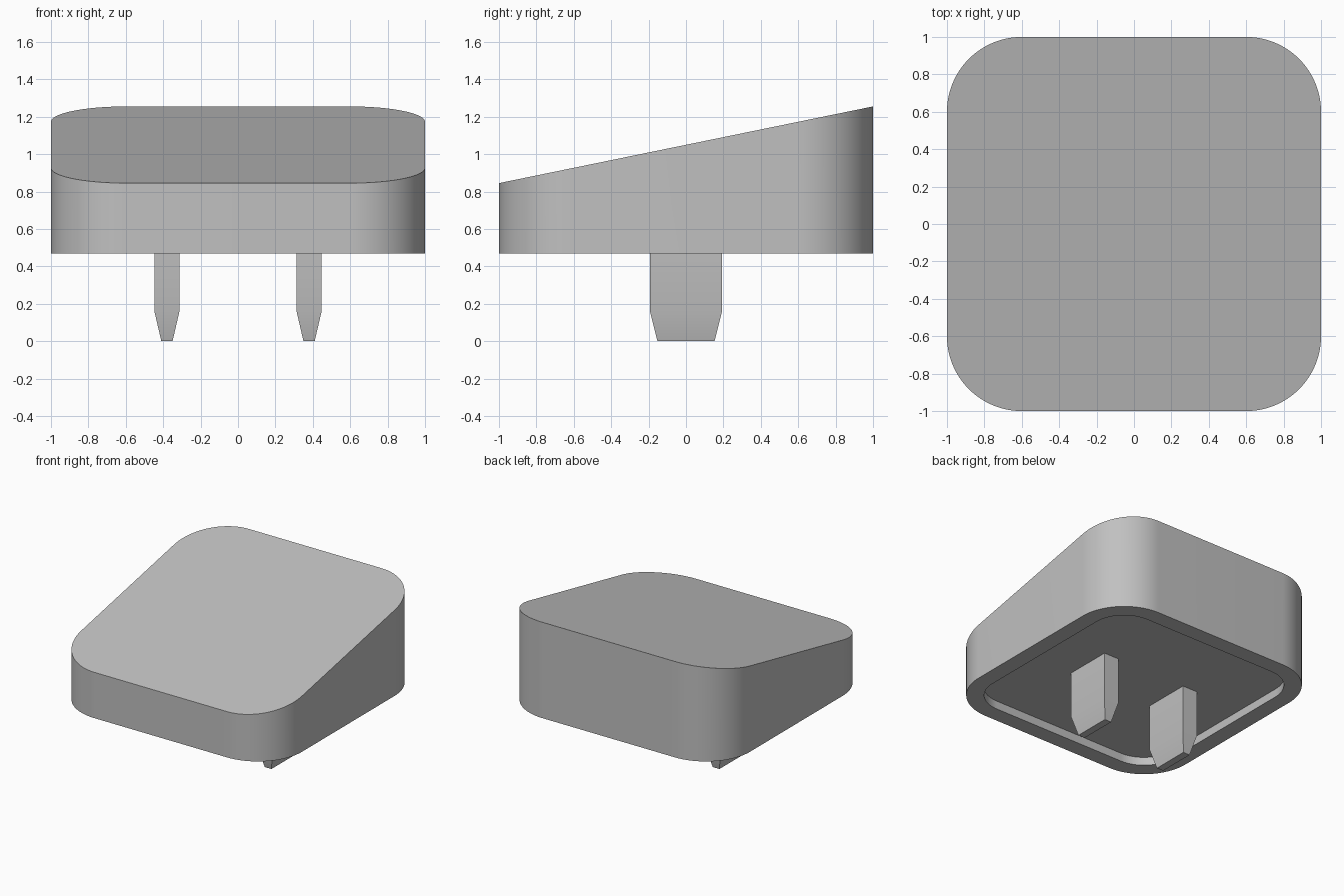
import bpy
import bmesh
import math

cube = bpy.data.objects.get("Cube")
if cube:
    bpy.data.objects.remove(cube, do_unlink=True)

BASE_Z = 0.47       # underside of the cap
FLOOR_Z = 0.537     # floor of the shallow recess
RIM = 0.133         # rim width around the recess
RADIUS = 0.4        # outer corner radius

grey = bpy.data.materials.new("plain grey")
grey.use_nodes = True
colour = (0.53, 0.53, 0.53, 1)
grey.diffuse_color = colour
grey.node_tree.nodes["Principled BSDF"].inputs["Base Color"].default_value = colour


def rounded_square(half, radius, steps=24):
    """Outline points of a rounded square, counterclockwise."""
    points = []
    for corner in range(4):
        mid = math.radians(45 + 90 * corner)
        cx = math.copysign(half - radius, math.cos(mid))
        cy = math.copysign(half - radius, math.sin(mid))
        for i in range(steps + 1):
            a = math.radians(90 * (corner + i / steps))
            points.append((cx + radius * math.cos(a), cy + radius * math.sin(a)))
    return points


def loft(name, loops):
    """Skin a stack of equal loops and close both ends."""
    bm = bmesh.new()
    rings = [[bm.verts.new(p) for p in loop] for loop in loops]
    n = len(rings[0])
    for a, b in zip(rings, rings[1:]):
        for i in range(n):
            j = (i + 1) % n
            bm.faces.new((a[i], a[j], b[j], b[i]))
    bm.faces.new(rings[0])
    bm.faces.new(rings[-1])
    bmesh.ops.recalc_face_normals(bm, faces=bm.faces[:])
    mesh = bpy.data.meshes.new(name)
    bm.to_mesh(mesh)
    bm.free()
    mesh.materials.append(grey)
    obj = bpy.data.objects.new(name, mesh)
    bpy.context.collection.objects.link(obj)
    bpy.ops.object.select_all(action='DESELECT')
    obj.select_set(True)
    bpy.context.view_layer.objects.active = obj
    bpy.ops.object.shade_smooth_by_angle(angle=math.radians(30))
    return obj


# Cap: sloped top, straight walls, flat rim and recessed underside
outer = rounded_square(1, RADIUS)
inner = rounded_square(1 - RIM, RADIUS - RIM)
loft("cap", [
    [(x, y, 1.05 + 0.205 * y) for x, y in outer],
    [(x, y, BASE_Z) for x, y in outer],
    [(x, y, BASE_Z) for x, y in inner],
    [(x, y, FLOOR_Z) for x, y in inner],
])


# Prongs: flat blades with tapered tips under the cap
def rectangle(cx, hx, hy, z):
    return [(cx + sx * hx, sy * hy, z)
            for sx, sy in ((-1, -1), (1, -1), (1, 1), (-1, 1))]


for side, cx in (("left", 0.38), ("right", -0.38)):
    loft(side + "_prong", [
        rectangle(cx, 0.067, 0.193, FLOOR_Z),
        rectangle(cx, 0.067, 0.193, 0.16),
        rectangle(cx, 0.03, 0.153, 0),
    ])
